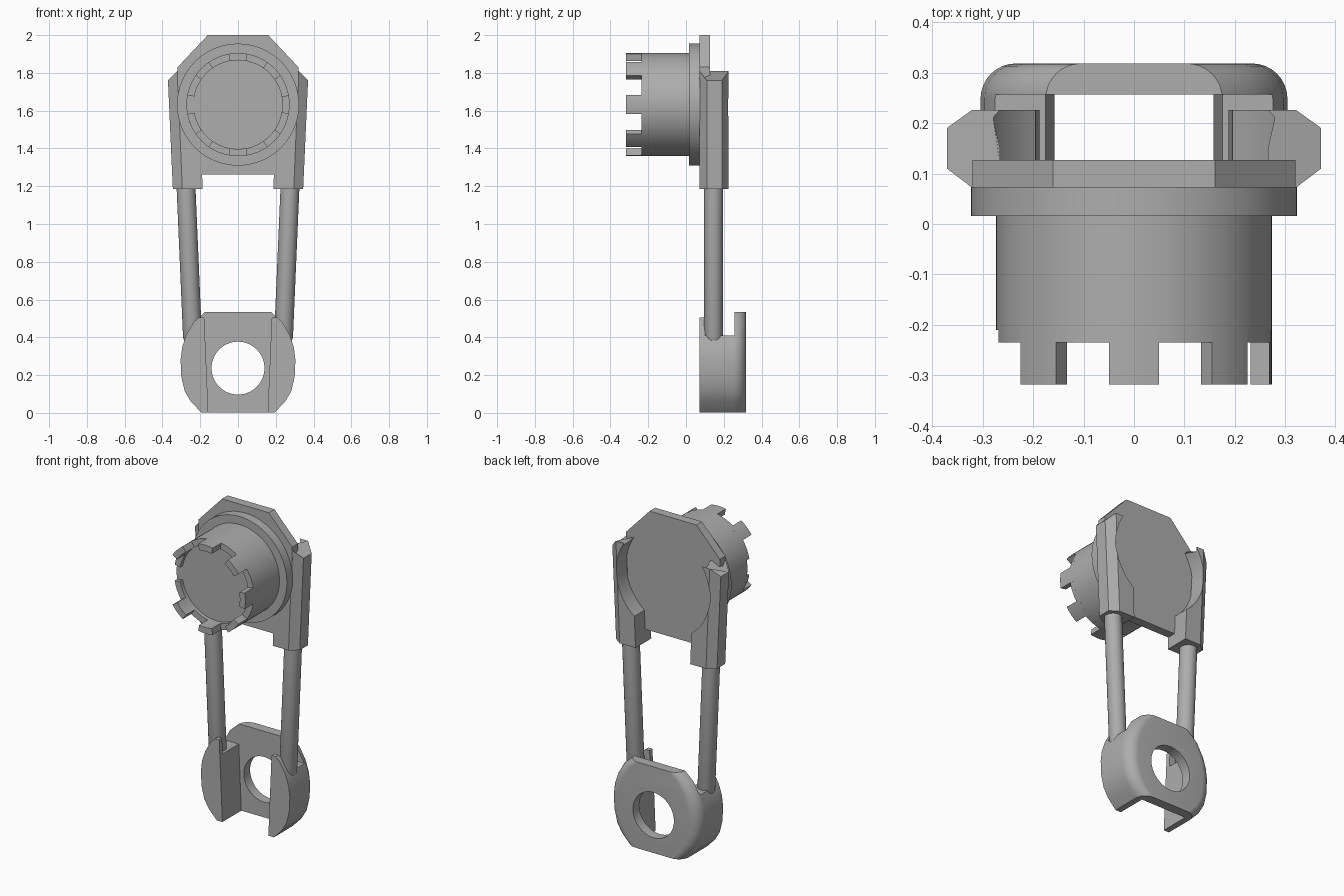
import bpy
import bmesh
from math import sin, cos, radians, pi, sqrt

if "Cube" in bpy.data.objects:
    bpy.data.objects.remove(bpy.data.objects["Cube"])

grey = bpy.data.materials.new("plain_grey")
grey.use_nodes = True
COLOUR = (0.42, 0.42, 0.42, 1)
grey.diffuse_color = COLOUR
grey.node_tree.nodes["Principled BSDF"].inputs["Base Color"].default_value = COLOUR

AXIS_Z = 1.632      # height of the barrel axis
BARREL_R = 0.273


def loft(bm, rings):
    """Skin a list of equal-length point rings and cap both ends."""
    rows = [[bm.verts.new(p) for p in ring] for ring in rings]
    n = len(rows[0])
    for a, b in zip(rows, rows[1:]):
        for i in range(n):
            j = (i + 1) % n
            bm.faces.new((a[i], a[j], b[j], b[i]))
    bm.faces.new(rows[0][::-1])
    bm.faces.new(rows[-1])


def finish(name, bm, smooth=30):
    bmesh.ops.recalc_face_normals(bm, faces=bm.faces)
    mesh = bpy.data.meshes.new(name)
    bm.to_mesh(mesh)
    bm.free()
    mesh.materials.append(grey)
    obj = bpy.data.objects.new(name, mesh)
    bpy.context.collection.objects.link(obj)
    bpy.ops.object.select_all(action='DESELECT')
    obj.select_set(True)
    bpy.context.view_layer.objects.active = obj
    bpy.ops.object.shade_smooth_by_angle(angle=radians(smooth))
    return obj


def part(name, rings):
    bm = bmesh.new()
    loft(bm, rings)
    return finish(name, bm)


def circle(r, y, z, n=72):
    return [(r * cos(2 * pi * i / n), y, z + r * sin(2 * pi * i / n)) for i in range(n)]


def disc(name, r, y0, y1, z=AXIS_Z):
    return part(name, [circle(r, y0, z), circle(r, y1, z)])


def box(name, x0, x1, y0, y1, z0, z1):
    return part(name, [[(x0, y0, z), (x1, y0, z), (x1, y1, z), (x0, y1, z)] for z in (z0, z1)])


def cut(obj, cutters):
    """Subtract the cutters and bake the result."""
    for c in cutters:
        c.hide_render = True
        mod = obj.modifiers.new("cut", 'BOOLEAN')
        mod.operation = 'DIFFERENCE'
        mod.solver = 'EXACT'
        mod.object = c
    dg = bpy.context.evaluated_depsgraph_get()
    obj_mesh = bpy.data.meshes.new_from_object(obj.evaluated_get(dg))
    obj.modifiers.clear()
    obj.data = obj_mesh
    for c in cutters:
        bpy.data.objects.remove(c)
    bpy.ops.object.select_all(action='DESELECT')
    obj.select_set(True)
    bpy.context.view_layer.objects.active = obj
    bpy.ops.object.shade_smooth_by_angle(angle=radians(30))


def mirrored(half):
    return half + [(-x, z) for x, z in reversed(half)]


# Head plate with clipped upper corners
plate = mirrored([(0.16, 2.0), (0.32, 1.83), (0.32, 1.75), (0.295, 1.262)])
part("head_plate", [[(x, y, z) for x, z in plate] for y in (0.072, 0.127)])

# Round flange and barrel body
disc("flange", 0.323, 0.016, 0.073)
disc("barrel", BARREL_R, -0.21, 0.02)

# Barrel rim: eight positions, seven raised teeth and one deep slot
bm = bmesh.new()


def rim_block(centre, half, y_end):
    steps = 6
    rings = []
    for i in range(steps + 1):
        a = radians(centre - half + 2 * half * i / steps)
        rings.append([(r * cos(a), y, AXIS_Z + r * sin(a))
                      for r, y in ((0.235, -0.21), (BARREL_R, -0.21),
                                   (BARREL_R, y_end), (0.235, y_end))])
    loft(bm, rings)


TOOTH = 10.5
for k in range(8):
    if k != 4:
        rim_block(45 * k, TOOTH, -0.318)
    rim_block(45 * k + 22.5, 22.5 - TOOTH, -0.235)
finish("barrel_teeth", bm)

# Lower clevis outline, right half from top to bottom
side = [(0.175, 0.535), (0.235, 0.48), (0.275, 0.41), (0.296, 0.345), (0.304, 0.28),
        (0.3, 0.19), (0.282, 0.115), (0.25, 0.06), (0.195, 0.003)]
outline = mirrored(side)
FILLET = 0.07
Y_BACK = 0.318
slices = [(0.072, 0.0)]
for i in range(9):
    t = i / 8
    slices.append((Y_BACK - FILLET * (1 - sin(t * pi / 2)), FILLET * (1 - cos(t * pi / 2))))
clevis = part("clevis", [[(x - inset if x > 0 else x + inset, y, z) for x, z in outline]
                         for y, inset in slices])
channel = part("channel_cutter",
               [[(-0.155, y, -0.05), (0.155, y, -0.05), (0.183, y, 0.6), (-0.183, y, 0.6)]
                for y in (0.0, 0.257)])
cut(clevis, [channel,
             box("shoulder_cutter", -0.4, 0.4, 0.1, 0.257, 0.41, 0.6),
             box("lip_cutter", -0.4, 0.4, 0.0, 0.11, 0.505, 0.6),
             disc("eye_cutter", 0.14, 0.1, 0.4, 0.237)])

# Side rails and rods, leaning outward towards the top
LEAN = 0.043
for s, label in ((1, "left"), (-1, "right")):
    section = [(0.187, 0.072), (0.295, 0.072), (0.345, 0.11),
               (0.345, 0.19), (0.295, 0.226), (0.187, 0.226)]
    rings = [[(s * x, y, 1.185) for x, y in section]]
    rings.append([(s * (x + LEAN * 0.6), y, 1.76 if x > 0.3 else 1.81) for x, y in section])
    rail = part(label + "_rail", rings)
    cut(rail, [disc("bore_cutter", 0.32, 0.12, 0.4)])

    n = 32
    rod = []
    for z, r in ((1.22, 0.05), (0.4, 0.05), (0.37, 0.04), (0.35, 0.015)):
        cx = 0.275 + LEAN * (z - 1.19)
        rod.append([(s * cx + r * cos(2 * pi * i / n), 0.146 + r * sin(2 * pi * i / n), z)
                    for i in range(n)])
    part(label + "_rod", rod)
